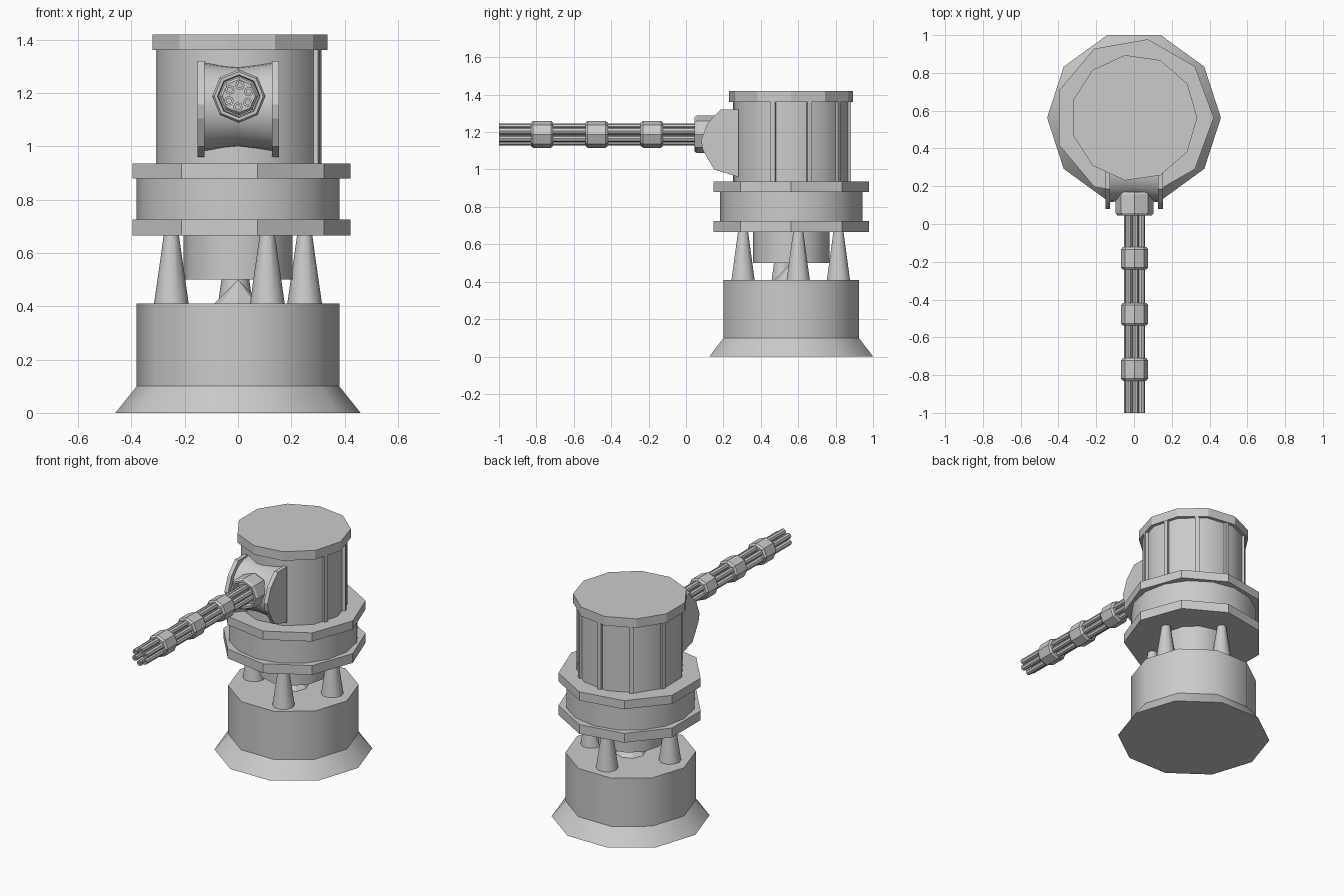
import bpy, bmesh
from math import sin, cos, pi, radians
from mathutils import Vector, Matrix

if "Cube" in bpy.data.objects:
    bpy.data.objects.remove(bpy.data.objects["Cube"])

CY = 0.5625   # y of the turret axis
BZ = 1.188    # height of the barrel axis


def finish(bm, name, smooth=None):
    bmesh.ops.recalc_face_normals(bm, faces=bm.faces)
    me = bpy.data.meshes.new(name)
    bm.to_mesh(me)
    bm.free()
    ob = bpy.data.objects.new(name, me)
    bpy.context.collection.objects.link(ob)
    if smooth:
        bpy.context.view_layer.objects.active = ob
        ob.select_set(True)
        bpy.ops.object.shade_smooth_by_angle(angle=radians(smooth))
        ob.select_set(False)
    return ob


def lathe(name, profile, sides, loc, axis='z', start=0.0, smooth=None):
    """Spin (radius, height) points round an axis; open ends are capped."""
    bm = bmesh.new()
    loc = Vector(loc)

    def point(r, h, a):
        u, v = r * cos(a), r * sin(a)
        return loc + Vector({'z': (u, v, h), 'y': (u, h, v), 'x': (h, u, v)}[axis])

    rings = []
    for r, h in profile:
        n = sides if r else 1
        rings.append([bm.verts.new(point(r, h, start + 2 * pi * i / sides)) for i in range(n)])
    for a, b in zip(rings, rings[1:]):
        for i in range(sides):
            j = (i + 1) % sides
            quad = [a[i % len(a)], a[j % len(a)], b[j % len(b)], b[i % len(b)]]
            bm.faces.new(list(dict.fromkeys(quad)))
    for ring in (rings[0], rings[-1]):
        if len(ring) > 1:
            bm.faces.new(ring)
    return finish(bm, name, smooth)


# Lower body: flared foot and drum
C = (0, CY, 0)
lathe("base_foot", [(0.46, 0), (0.38, 0.1)], 10, C, smooth=38)
lathe("base_drum", [(0.38, 0.1), (0.38, 0.41)], 10, C, smooth=38)
lathe("pivot_cone", [(0.09, 0.41), (0, 0.5)], 8, C)

# Tapered support posts
for i, (x, y) in enumerate([(0.11, 0.305), (0.25, 0.6), (-0.01, 0.815), (-0.25, 0.52)]):
    lathe(f"support_post_{i + 1}", [(0.065, 0.41), (0.028, 0.67)], 10, (x, y, 0), smooth=38)

# Rotating ring with two flanges, and the neck below it
lathe("neck", [(0.205, 0.5), (0.205, 0.67)], 12, C, smooth=38)
lathe("lower_flange", [(0.422, 0.665), (0.422, 0.725)], 9, C)
lathe("ring_drum", [(0.38, 0.725), (0.38, 0.88)], 16, C, smooth=38)
lathe("upper_flange", [(0.422, 0.88), (0.422, 0.935)], 9, C)

# Turret head and cap
lathe("head_drum", [(0.314, 0.935), (0.314, 1.362)], 11, C, smooth=38)
lathe("head_cap", [(0.335, 1.362), (0.335, 1.42)], 11, C)

# Vertical ribs on the head
bm = bmesh.new()
for a in (-18, 18, 54, 90, 126, 162):
    m = (Matrix.Translation((0, CY, 1.148)) @ Matrix.Rotation(radians(a), 4, 'Z')
         @ Matrix.Translation((0.295, 0, 0)) @ Matrix.Diagonal((0.05, 0.026, 0.44, 1)))
    bmesh.ops.create_cube(bm, size=1, matrix=m)
finish(bm, "head_ribs")

# Gun cradle: waisted roller between two side plates
lathe("cradle_roller", [(0.165, -0.128), (0.157, -0.07), (0.15, 0), (0.157, 0.07), (0.165, 0.13)],
      24, (0, 0.28, 1.148), axis='x', smooth=38)
plate = [(0.28, 1.32), (0.185, 1.32), (0.115, 1.248), (0.08, 1.157),
         (0.09, 1.105), (0.15, 1.0), (0.28, 0.96)]
for name, x in (("left_plate", -0.152), ("right_plate", 0.128)):
    bm = bmesh.new()
    face = bm.faces.new([bm.verts.new((x, y, z)) for y, z in plate])
    ext = bmesh.ops.extrude_face_region(bm, geom=[face], use_keep_orig=True)
    bmesh.ops.translate(bm, vec=(0.026, 0, 0),
                        verts=[v for v in ext["geom"] if isinstance(v, bmesh.types.BMVert)])
    finish(bm, name)

# Barrel collar, recessed at the mouth
B = (0.003, 0, BZ)
lathe("barrel_collar", [(0.09, 0.17), (0.1, 0.155), (0.1, 0.058), (0.092, 0.046),
                        (0.08, 0.046), (0.076, 0.09)], 8, B, axis='y')

# Clamps along the barrels
for i, y in enumerate((-0.77, -0.478, -0.182)):
    lathe(f"barrel_clamp_{i + 1}", [(0.062, y - 0.06), (0.072, y - 0.048),
                                    (0.072, y + 0.048), (0.062, y + 0.06)], 8, B, axis='y')

# Six hollow barrels
for i in range(6):
    a = radians(85 + 60 * i)
    lathe(f"barrel_{i + 1}", [(0.018, 0.12), (0.018, -1), (0.009, -1), (0.009, -0.95)], 8,
          (B[0] + 0.041 * cos(a), 0, BZ + 0.041 * sin(a)), axis='y')
